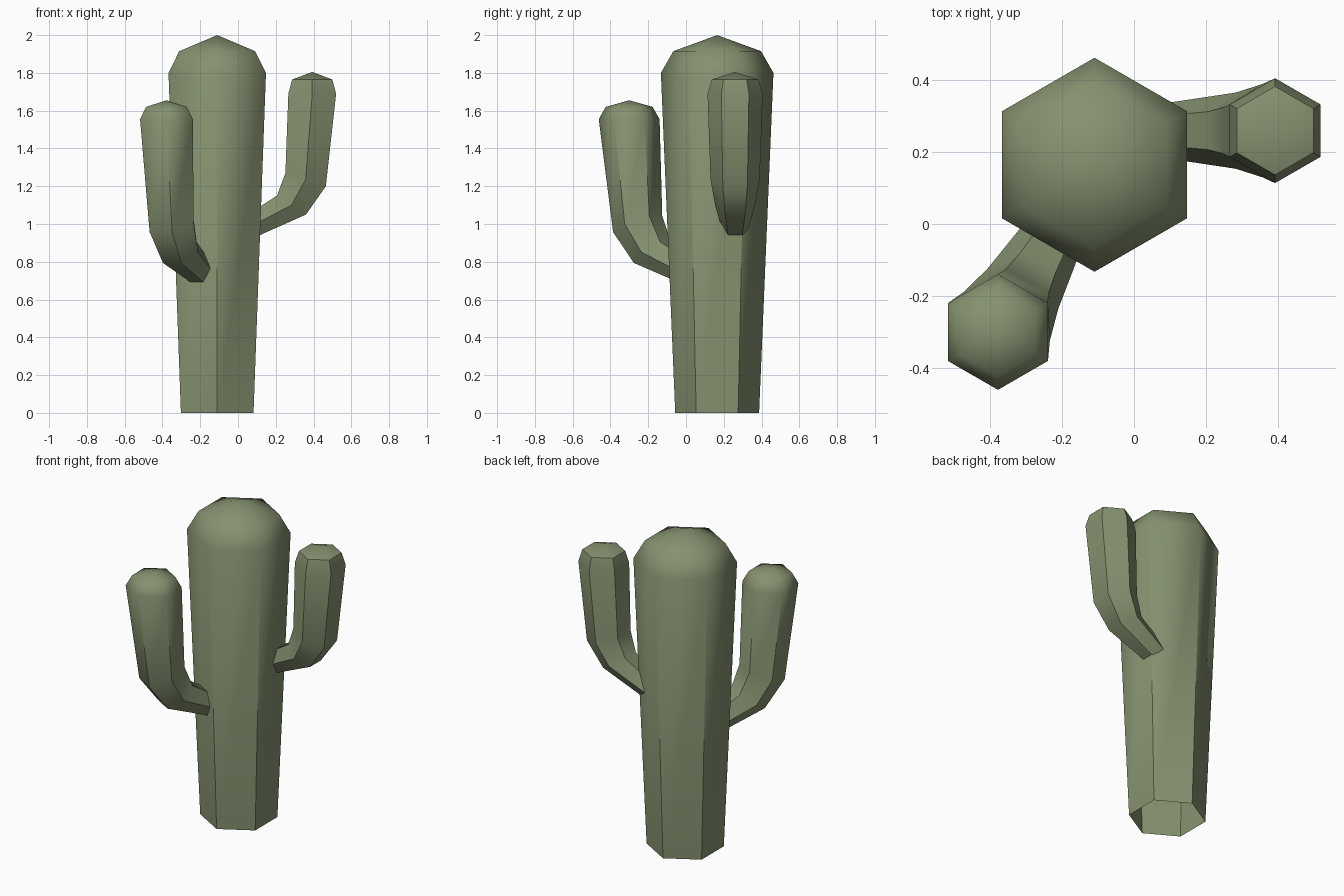
import bpy, bmesh, math
from mathutils import Vector

if "Cube" in bpy.data.objects:
    bpy.data.objects.remove(bpy.data.objects["Cube"])

green = bpy.data.materials.new("cactus_green")
green.diffuse_color = (0.235, 0.287, 0.162, 1)
green.use_nodes = True
green.node_tree.nodes["Principled BSDF"].inputs["Base Color"].default_value = green.diffuse_color
SIDES = 6


def stem(name, origin, heading, rings, apex, sharp):
    """Skin six-sided rings (distance out, height, radius, tilt) and close with a low point."""
    h = math.radians(heading)
    out = Vector((math.cos(h), math.sin(h), 0))
    side = Vector((-math.sin(h), math.cos(h), 0))
    up = Vector((0, 0, 1))
    base = Vector((*origin, 0))
    bm = bmesh.new()
    loops = []
    for d, z, r, tilt in rings:
        t = math.radians(tilt)
        across = out * math.sin(t) - up * math.cos(t)
        centre = base + out * d + up * z
        loops.append([bm.verts.new(centre + r * (across * math.cos(a) + side * math.sin(a)))
                      for a in (math.tau * (k + 0.5) / SIDES for k in range(SIDES))])
    tip = bm.verts.new(base + out * apex[0] + up * apex[1])
    for k in range(SIDES):
        n = (k + 1) % SIDES
        for lo, hi in zip(loops, loops[1:]):
            bm.faces.new((lo[k], lo[n], hi[n], hi[k]))
        bm.faces.new((loops[-1][k], loops[-1][n], tip))
    mesh = bpy.data.meshes.new(name)
    bm.to_mesh(mesh)
    bm.free()
    mesh.materials.append(green)
    ob = bpy.data.objects.new(name, mesh)
    bpy.context.collection.objects.link(ob)
    bpy.ops.object.select_all(action='DESELECT')
    ob.select_set(True)
    bpy.context.view_layer.objects.active = ob
    bpy.ops.object.shade_smooth_by_angle(angle=math.radians(sharp))


# trunk: widens upward, open underneath, rounded cap
stem("trunk", (-0.11, 0.165), 0,
     [(0, 0, 0.222, 90), (0, 1.8, 0.298, 90), (0, 1.915, 0.232, 90)], (0, 2.0), 55)

# right arm: leaves the trunk sideways, then bends up
stem("right_arm", (-0.11, 0.26), 0,
     [(0.14, 0.967, 0.068, 28), (0.393, 1.10, 0.106, 57), (0.468, 1.235, 0.13, 72),
      (0.503, 1.69, 0.146, 90), (0.503, 1.765, 0.123, 90)], (0.503, 1.805), 50)

# front left arm: lower and thicker
stem("front_left_arm", (-0.11, 0.165), 240,
     [(0.10, 0.708, 0.066, 28), (0.397, 0.85, 0.113, 55), (0.486, 1.0, 0.137, 69),
      (0.538, 1.555, 0.161, 90), (0.538, 1.62, 0.124, 90)], (0.538, 1.655), 55)
